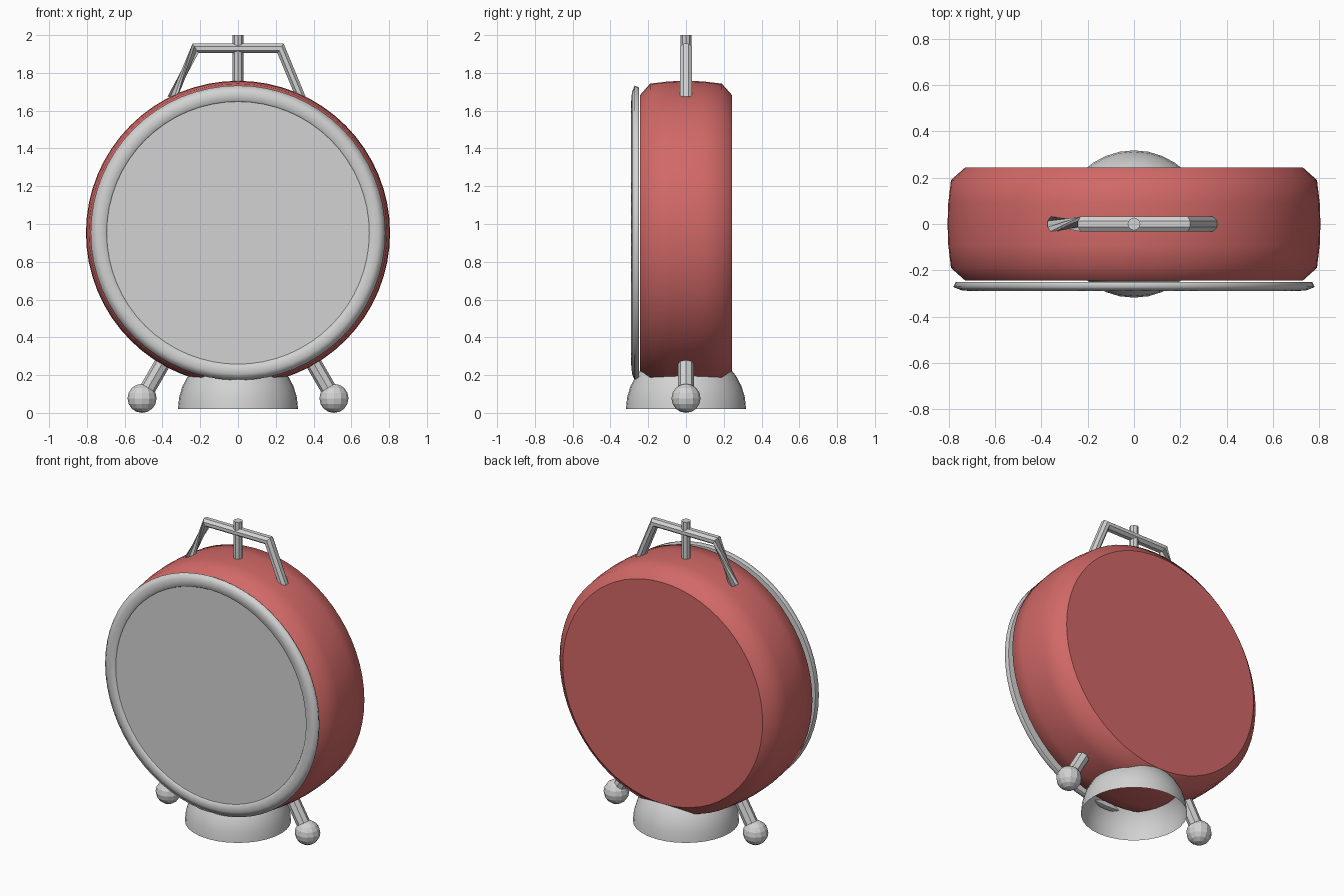
import bpy, bmesh, math
from mathutils import Vector, Matrix

if "Cube" in bpy.data.objects:
    bpy.data.objects.remove(bpy.data.objects["Cube"])


def material(name, rgb):
    m = bpy.data.materials.new(name)
    m.diffuse_color = (*rgb, 1)
    m.use_nodes = True
    m.node_tree.nodes["Principled BSDF"].inputs["Base Color"].default_value = m.diffuse_color
    return m


RED = material("red enamel", (0.64, 0.14, 0.135))
GREY = material("pale metal", (0.64, 0.65, 0.64))
CZ = 0.953  # height of the case centre


def finish(name, bm, mat, smooth=None):
    bmesh.ops.recalc_face_normals(bm, faces=bm.faces)
    for f in bm.faces:
        f.smooth = smooth(f) if smooth else False
    me = bpy.data.meshes.new(name)
    bm.to_mesh(me)
    bm.free()
    me.materials.append(mat)
    ob = bpy.data.objects.new(name, me)
    bpy.context.collection.objects.link(ob)
    return ob


def skin(bm, rings, shifts=None):
    """Join successive vertex rings with quads, optionally twisting one span."""
    for k, (a, b) in enumerate(zip(rings, rings[1:])):
        s = shifts[k] if shifts else 0
        n = len(a)
        for i in range(n):
            j = (i + 1) % n
            bm.faces.new((a[i], a[j], b[(j + s) % n], b[(i + s) % n]))


def lathe_y(name, profile, mat, sharp_angle=None, n=64):
    """Turn (radius, y) points about the case axis and cap both ends."""
    bm = bmesh.new()
    rings = [[bm.verts.new((r * math.cos(2 * math.pi * i / n), y,
                            CZ + r * math.sin(2 * math.pi * i / n)))
              for i in range(n)] for r, y in profile]
    skin(bm, rings)
    bm.faces.new(rings[0])
    bm.faces.new(rings[-1])
    return finish(name, bm, mat, lambda f: len(f.verts) == 4)


def rod(name, a, b, radius, sides=8):
    a, b = Vector(a), Vector(b)
    d = b - a
    bm = bmesh.new()
    rot = d.to_track_quat('Z', 'Y').to_matrix().to_4x4()
    bmesh.ops.create_cone(bm, cap_ends=True, segments=sides, radius1=radius,
                          radius2=radius, depth=d.length,
                          matrix=Matrix.Translation((a + b) / 2) @ rot)
    return finish(name, bm, GREY)


# Round case with a slightly bulging side and flat ends
lathe_y("case", [(0.73, -0.243), (0.79, -0.19), (0.802, -0.09), (0.805, 0),
                 (0.802, 0.09), (0.79, 0.19), (0.73, 0.243)], RED)

# Front bezel with a shallow recessed dial
bezel = lathe_y("bezel", [(0.77, -0.25), (0.78, -0.272), (0.745, -0.286),
                          (0.70, -0.29), (0.695, -0.282)], GREY)

# Hollow domed foot, open underneath
bm = bmesh.new()
bmesh.ops.create_uvsphere(bm, u_segments=32, v_segments=16, radius=0.318,
                          matrix=Matrix.Translation((0, 0, 0.02)))
bmesh.ops.delete(bm, geom=[v for v in bm.verts if v.co.z < 0.015], context='VERTS')
finish("domed_foot", bm, GREY, lambda f: True)

# Splayed legs with ball feet
for side, x in (("left", -1), ("right", 1)):
    foot = Vector((x * 0.508, 0, 0.077))
    centre = Vector((0, 0, CZ))
    rod(side + "_leg", foot, foot.lerp(centre, 0.26), 0.042)
    bm = bmesh.new()
    bmesh.ops.create_uvsphere(bm, u_segments=12, v_segments=8, radius=0.077,
                              matrix=Matrix.Translation(foot))
    finish(side + "_ball_foot", bm, GREY)

# Central stem
rod("stem", (0, 0, 1.72), (0, 0, 2.0), 0.028)

# Carrying handle: a mitred octagonal tube whose left upright is twisted
path = [(-0.35, 1.665), (-0.225, 1.93), (0.225, 1.93), (0.335, 1.665)]
pts = [Vector((x, 0, z)) for x, z in path]
bm = bmesh.new()
rings = []
for k, p in enumerate(pts):
    d1 = (p - pts[k - 1]).normalized() if k else (pts[1] - p).normalized()
    d2 = (pts[k + 1] - p).normalized() if k < 3 else d1
    t = (d1 + d2).normalized()
    normal = Vector((-t.z, 0, t.x)) / t.dot(d1)
    rings.append([bm.verts.new(p + normal * 0.027 * math.cos(a)
                               + Vector((0, 0.035 * math.sin(a), 0)))
                  for a in [math.pi / 8 + math.pi / 4 * i for i in range(8)]])
skin(bm, rings, (3, 0, 0))
bm.faces.new(rings[0])
bm.faces.new(rings[-1])
finish("handle", bm, GREY)
